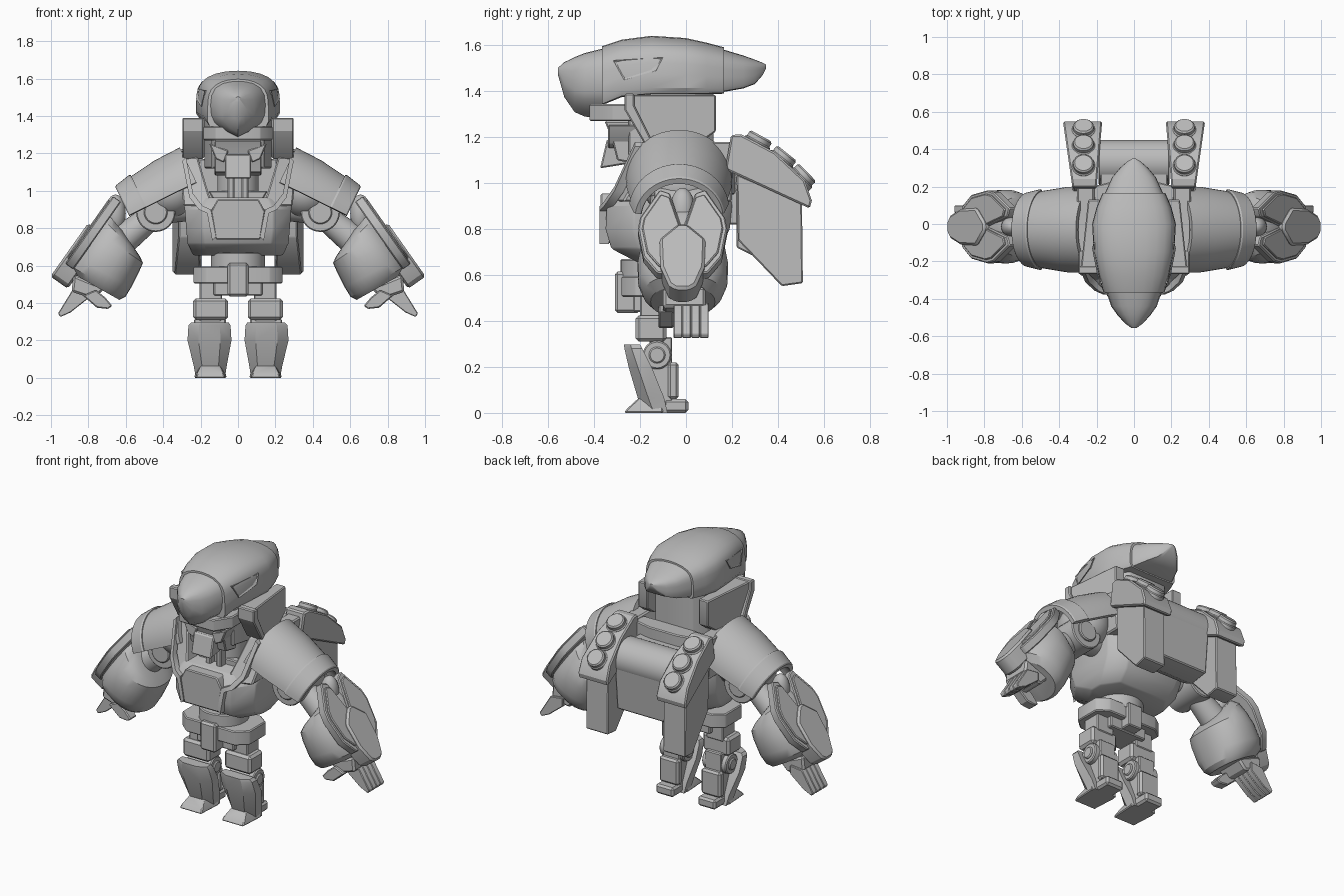
import bpy, bmesh, math
from mathutils import Vector, Matrix

if "Cube" in bpy.data.objects:
    bpy.data.objects.remove(bpy.data.objects["Cube"])

grey = bpy.data.materials.new("armor_grey")
grey.diffuse_color = (0.5, 0.5, 0.5, 1)
grey.use_nodes = True
grey.node_tree.nodes["Principled BSDF"].inputs["Base Color"].default_value = grey.diffuse_color

X = lambda a, b, c: (c, a, b)   # profile in y,z, extruded along x
Y = lambda a, b, c: (a, c, b)   # profile in x,z, extruded along y
Z = lambda a, b, c: (a, b, c)   # profile in x,y, extruded along z


def finish(name, bm, mirror=False, bevel=0):
    bmesh.ops.recalc_face_normals(bm, faces=bm.faces)
    if bevel:
        sharp = [e for e in bm.edges if e.is_manifold and e.calc_face_angle(0) > 0.6]
        bmesh.ops.bevel(bm, geom=sharp, offset=bevel, segments=1, affect='EDGES', clamp_overlap=True)
    me = bpy.data.meshes.new(name)
    bm.to_mesh(me)
    bm.free()
    me.materials.append(grey)
    ob = bpy.data.objects.new(name, me)
    bpy.context.collection.objects.link(ob)
    if mirror:
        ob.modifiers.new("mirror", 'MIRROR').use_mirror_merge = False
    return ob


def loft(name, rings, mirror=False, bevel=0):
    bm = bmesh.new()
    rows = [[bm.verts.new(p) for p in r] for r in rings]
    n = len(rows[0])
    for a, b in zip(rows, rows[1:]):
        for i in range(n):
            bm.faces.new((a[i], a[(i + 1) % n], b[(i + 1) % n], b[i]))
    bm.faces.new(rows[0])
    bm.faces.new(rows[-1])
    return finish(name, bm, mirror, bevel)


def prism(name, pts, lo, hi, axis, mirror=False, bevel=0.006):
    return loft(name, [[axis(a, b, c) for a, b in pts] for c in (lo, hi)], mirror, bevel)


def box(name, x, y, z, mirror=False, bevel=0.006):
    return prism(name, [(x[0], y[0]), (x[1], y[0]), (x[1], y[1]), (x[0], y[1])], z[0], z[1], Z, mirror, bevel)


def rod(name, a, b, r1, r2=None, mirror=False, bevel=0.006, n=32):
    a, b = Vector(a), Vector(b)
    d = b - a
    bm = bmesh.new()
    m = Matrix.Translation((a + b) / 2) @ d.to_track_quat('Z', 'Y').to_matrix().to_4x4()
    bmesh.ops.create_cone(bm, cap_ends=True, segments=n, radius1=r1, radius2=r2 or r1, depth=d.length, matrix=m)
    return finish(name, bm, mirror, bevel)


def ball(name, c, r, mirror=False):
    bm = bmesh.new()
    m = Matrix.Translation(c) @ Matrix.Diagonal((*r, 1))
    bmesh.ops.create_uvsphere(bm, u_segments=24, v_segments=14, radius=1, matrix=m)
    return finish(name, bm, mirror)


def sym(pts):
    return pts + [(-a, b) for a, b in reversed(pts)]


# ---- helmet: half section (width, height fractions) swept through (y, half width, bottom, top)
def pod(name, half, stations):
    full = half + [(-a, b) for a, b in reversed(half[1:-1])]
    return loft(name, [[(w * a, y, zb + (zt - zb) * b) for a, b in full] for y, w, zb, zt in stations])


dome = [(0, 0), (.6, 0), (.93, .02), (1, .12), (1, .35), (.985, .55), (.95, .68), (.88, .78), (.75, .87),
        (.55, .94), (.3, .985), (0, 1)]
beak = [(0, 0), (.45, .1), (.85, .27), (.97, .4), (1, .58), (.96, .75), (.82, .88), (.55, .96), (.28, .99), (0, 1)]
pod("helmet_shell", dome, [(-.365, .163, 1.34, 1.597), (-.28, .19, 1.375, 1.625), (-.15, .215, 1.385, 1.642),
                           (0, .224, 1.385, 1.632), (.09, .20, 1.387, 1.612), (.165, .168, 1.39, 1.592)])
pod("helmet_tail", dome, [(.15, .162, 1.395, 1.586), (.25, .117, 1.413, 1.556), (.30, .075, 1.432, 1.538),
                          (.335, .035, 1.472, 1.524), (.349, .01, 1.5, 1.516)])
pod("helmet_visor", beak, [(-.355, .15, 1.283, 1.588), (-.44, .122, 1.29, 1.567), (-.485, .09, 1.31, 1.549),
                           (-.53, .05, 1.375, 1.527), (-.557, .012, 1.47, 1.503)])

# Recessed vents on the helmet sides
bm = bmesh.new()
f = bm.faces.new([bm.verts.new(p) for p in ((.178, -.317, 1.535), (.197, -.27, 1.45),
                                            (.224, -.13, 1.49), (.216, -.10, 1.548))])
r = bmesh.ops.extrude_face_region(bm, geom=[f])
for v in r["geom"]:
    if isinstance(v, bmesh.types.BMVert):
        v.co.x -= .06
bmesh.ops.recalc_face_normals(bm, faces=bm.faces)
outer = max(bm.faces, key=lambda q: q.calc_center_median().x)
bmesh.ops.inset_region(bm, faces=[outer], thickness=.012, depth=-.005)
finish("helmet_vent", bm, True)

prism("helmet_band", sym([(.12, -.42), (.185, -.32), (.185, -.2)]), 1.27, 1.345, Z)
prism("head_core", sym([(.14, -.25), (.18, -.1), (.18, .04), (.13, .12)]), 1.12, 1.41, Z)
ear = [(-.262, 1.385), (.13, 1.385), (.13, 1.225), (.06, 1.175), (-.17, 1.175), (-.262, 1.33)]
prism("ear_guard", ear, 0, 1, lambda a, b, c: (.18 + c * (.09 - .12 * a) * .88, a, b), True)
prism("ear_rim", [(-.268, 1.39), (-.225, 1.39), (-.225, 1.34), (-.14, 1.17), (-.18, 1.17), (-.268, 1.32)],
      .185, .298, X, True)

# ---- face and neck
prism("face", [(-.355, 1.27), (-.325, 1.2), (-.3, 1.1), (-.2, 1.08), (-.15, 1.27)], -.125, .125, X)
prism("mouth_guard", [(-.31, 1.195), (-.345, 1.19), (-.374, 1.065), (-.25, 1.085), (-.22, 1.19)], -.07, .07, X)
prism("cheek", [(.075, 1.15), (.12, 1.17), (.155, 1.255), (.05, 1.215)], -.34, -.2, Y, True)
rod("neck", (0, -.1, .9), (0, -.1, 1.15), .11)
box("neck_piston", (.02, .055), (-.25, -.2), (.93, 1.08), True)


# ---- torso
def octagon(z, fx, hx, yf, yb):
    return [(x, y, z) for x, y in sym([(fx, yf), (hx, yf + .12), (hx, yb - .1), (fx, yb)])]


loft("torso", [octagon(*s) for s in ((.655, .17, .24, -.21, .08), (.715, .18, .27, -.325, .15),
     (.8, .19, .277, -.35, .19), (.9, .19, .285, -.345, .2), (.965, .16, .295, -.3, .2))], bevel=.008)
loft("collar_block", [[(x0, yf, z), (x1, yf + .05, z), (x1, .2, z), (x0, .2, z)] for z, x0, x1, yf in
     ((.92, .13, .292, -.325), (.98, .155, .298, -.29), (1.18, .215, .305, -.2))], True, .008)
prism("chest_panel", sym([(.12, .74), (.145, .89), (.11, .955)]), -.372, -.28, Y)
prism("chest_base", sym([(.13, .95), (.16, 1.0), (.14, 1.0)]), -.2, -.15, Y)
path = [(.288, -.21, 1.17), (.25, -.3, .975), (.2, -.345, .91), (.155, -.365, .89), (.128, -.365, .745)]
loft("strap_trim", [[(x + a, y + b, z - a) for a, b in ((.01, -.012), (.01, .03), (-.01, .03), (-.01, -.012))]
                    for x, y, z in path], True)
prism("back_collar", sym([(.1, .23), (.23, .2), (.21, .12)]), .95, 1.17, Z)
rod("waist", (0, -.14, .57), (0, -.14, .67), .145)

# ---- hips and legs
prism("belt", sym([(.17, -.28), (.238, -.22), (.238, -.06), (.17, -.01)]), .505, .595, Z)
box("buckle", (-.055, .055), (-.31, -.2), (.435, .615), bevel=.012)
box("rear_buckle", (-.05, .05), (-.06, .015), (.45, .6))
box("pelvis", (-.13, .13), (-.23, -.05), (.44, .52))
box("upper_thigh", (.085, .205), (-.2, -.08), (.4, .52), True)
box("thigh", (.053, .24), (-.22, -.085), (.31, .425), True, .015)
rod("knee", (.065, -.126, .252), (.235, -.126, .252), .062, mirror=True)
rod("knee_cap", (.055, -.126, .252), (.245, -.126, .252), .036, mirror=True)
box("shin_core", (.09, .205), (-.16, -.06), (.03, .33), True)


def shin(z, x0, x1, yf, yb):
    m, w = yf + .4 * (yb - yf), x1 - x0
    return [(x0, yb, z), (x0, m, z), (x0 + .25 * w, yf, z), (x1 - .25 * w, yf, z), (x1, m, z), (x1, yb, z)]


loft("shin_guard", [shin(*s) for s in ((.0, .07, .225, -.18, -.08), (.065, .06, .237, -.21, -.095),
     (.2, .035, .27, -.25, -.15), (.28, .04, .265, -.268, -.19), (.297, .05, .25, -.27, -.2))], True)
loft("toe", [[(a, yf, z), (b, yf, z), (b + .01, -.1, z), (a - .01, -.1, z)] for z, a, b, yf in
     ((0, .07, .225, -.27), (.02, .075, .22, -.255), (.07, .1, .195, -.2))], True, .006)
box("heel", (.085, .21), (-.1, .01), (0, .06), True, .012)
box("calf_plate", (.08, .215), (-.08, -.032), (.06, .22), True, .012)

# ---- shoulders: half sleeves tilted down and outward
ca, sa = math.cos(math.radians(25.5)), math.sin(math.radians(25.5))


def arch(u, r, t=.03, n=24):
    pts = [(r, i) for i in range(n + 1)] + [(r - t, i) for i in range(n, -1, -1)]
    out = []
    for q, i in pts:
        a = math.radians(7 + 166 * i / n)
        v, w = q * math.cos(a), q * math.sin(a)
        out.append((.21 + u * ca + w * sa, -.03 + v, 1.02 - u * sa + w * ca))
    return out


loft("shoulder_pad", [arch(0, .235), arch(.15, .23), arch(.32, .205)], True)
loft("shoulder_rim", [arch(.3, .214, .04), arch(.31, .218, .045), arch(.395, .199, .035), arch(.402, .192, .025)], True)
ball("shoulder_core", (.36, -.025, .99), (.15, .165, .14), True)
rod("shoulder_axle", (.25, -.02, .92), (.44, -.02, .9), .08, mirror=True)
rod("shoulder_joint", (.44, -.14, .885), (.44, .1, .885), .105, mirror=True)
rod("shoulder_hub", (.44, -.155, .885), (.44, .115, .885), .063, mirror=True)
rod("upper_arm", (.45, -.015, .87), (.64, -.015, .72), .065, .085, True)

# ---- forearm barrel: inner and outer x,z of each section with its half depth
rings = []
for x0, z0, x1, z1, wy in ((.60, .765, .70, .88, .09), (.525, .65, .735, .86, .155), (.508, .615, .78, .80, .185),
                           (.525, .575, .835, .73, .197), (.57, .485, .885, .65, .195), (.602, .433, .90, .60, .172),
                           (.635, .417, .87, .55, .14)):
    cx, cz, hx, hz = (x0 + x1) / 2, (z0 + z1) / 2, (x1 - x0) / 2, (z1 - z0) / 2
    ring = []
    for i in range(32):
        c, s = math.cos(math.pi * i / 16), math.sin(math.pi * i / 16)
        c = math.copysign(abs(c) ** .9, c)
        ring.append((cx + hx * c, -.014 + wy * math.copysign(abs(s) ** .9, s), cz + hz * c))
    rings.append(ring)
loft("forearm", rings, True)
ball("elbow_dome", (.655, -.015, .88), (.055, .055, .10), True)


# Outer arm shield: two wings and a wrist guard
def shield(side):
    return lambda a, b, c: (.67 + .576 * b + .817 * c, -.015 + side * a, .99 - .817 * b + .576 * c)


wing = [(.004, .21), (.055, .03), (.1, .012), (.185, .16), (.195, .22), (.17, .37), (.11, .455), (.004, .46)]
inner = [(.012 + .86 * (a - .004), .24 + .86 * (b - .24)) for a, b in wing]
for side, label in ((1, "rear"), (-1, "front")):
    prism(label + "_shield_wing", wing, -.065, -.012, shield(side), True)
    prism(label + "_shield_panel", inner, -.02, -.002, shield(side), True, .005)
prism("wrist_guard", sym([(.02, .21), (.1, .29), (.095, .44), (.06, .535), (.03, .558)]), -.1, .014, shield(1), True, .012)

# ---- hands
prism("palm", [(.71, .48), (.77, .42), (.89, .46), (.88, .55)], -.1, .085, Y, True, .012)
for i in range(4):
    y = -.055 + .0385 * i
    prism("finger_%d" % (i + 1), [(.80, .48), (.885, .47), (.962, .345), (.95, .325), (.895, .35), (.80, .425)],
          y, y + .0385, Y, True, .004)
prism("thumb", [(.76, .47), (.71, .43), (.672, .385), (.695, .368), (.755, .375), (.83, .44)], -.12, -.055, Y, True)


# ---- backpack: flared side pods, thrusters, central drum
def flare(a, b, c):
    k = (a - .2) / .35
    return ((.2 - .03 * k) * (1 - c) + (.33 + .05 * k) * c, a, b)


prism("pod_cap", [(.17, 1.06), (.196, 1.21), (.24, 1.213), (.387, 1.135), (.517, 1.013), (.548, .925), (.539, .89)],
      0, 1, flare, True, .008)
prism("pod_leg", [(.22, 1.04), (.226, .752), (.417, .552), (.509, .565), (.505, .92)], .1, .88, flare, True)
for i, (y, z, tilt) in enumerate(((.305, 1.165, .5), (.41, 1.095, .68), (.495, 1.015, .8))):
    d = Vector((0, math.sin(tilt), math.cos(tilt)))
    p = Vector((.27, y, z))
    rod("thruster_base_%d" % (i + 1), p - d * .04, p + d * .02, .062, mirror=True)
    rod("thruster_cap_%d" % (i + 1), p, p + d * .047, .055, mirror=True, bevel=.008)
rod("drum", (-.19, .33, 1.0), (.19, .33, 1.0), .12)
prism("drum_plate", [(.22, 1.0), (.22, .72), (.3, .68), (.42, .70), (.445, .98)], -.19, .19, X)
box("backpack_mount", (-.18, .18), (.14, .3), (.82, 1.1))

# ---- smooth rounded surfaces, keep hard edges
bpy.ops.object.select_all(action='DESELECT')
for ob in bpy.context.scene.objects:
    ob.select_set(True)
    bpy.context.view_layer.objects.active = ob
bpy.ops.object.shade_smooth_by_angle(angle=math.radians(30))
